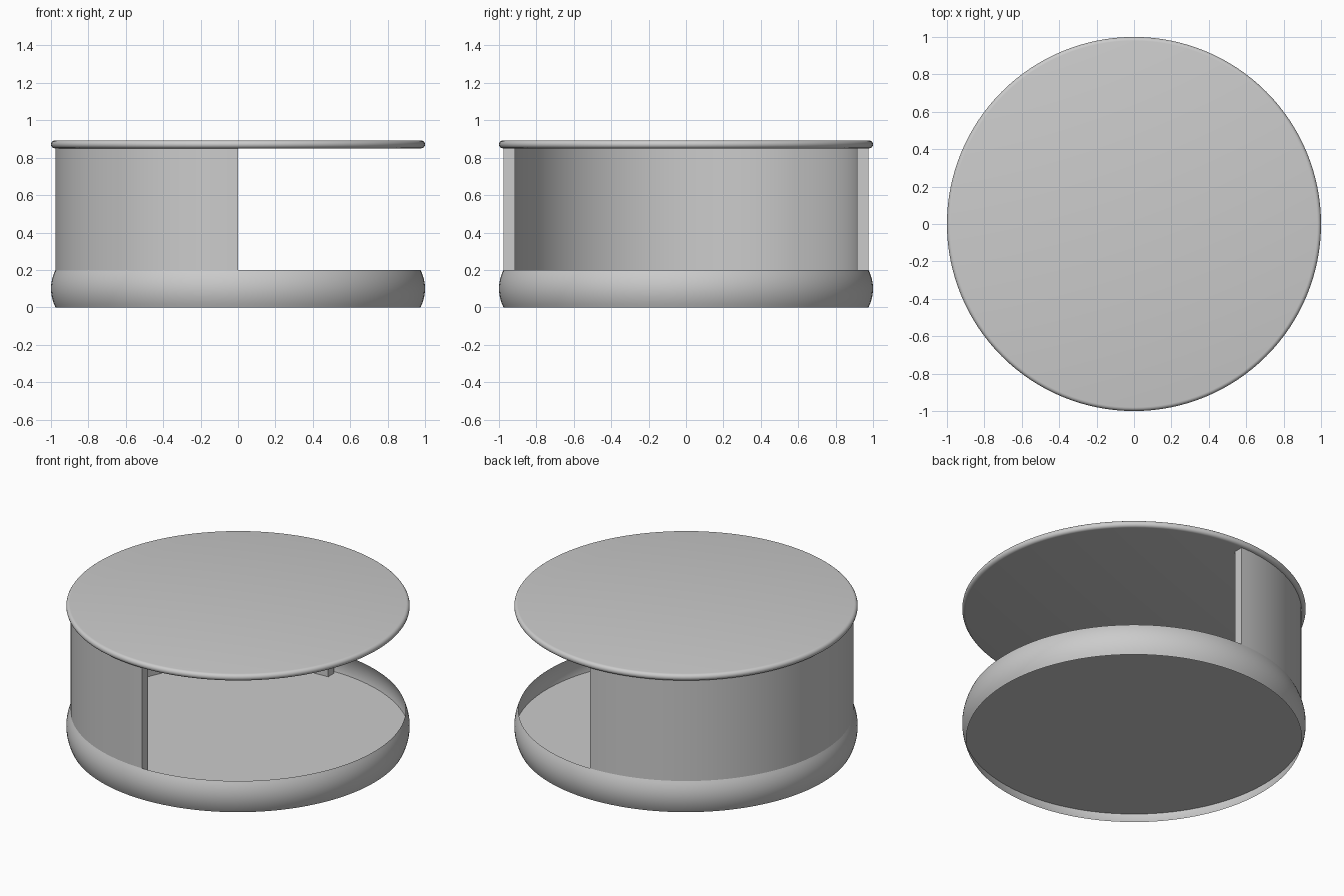
import bpy
import bmesh
from math import pi, sin, cos, radians
from mathutils import Vector

default_cube = bpy.data.objects.get("Cube")
if default_cube:
    bpy.data.objects.remove(default_cube, do_unlink=True)

SEGMENTS = 128

# Single plain grey material
grey = bpy.data.materials.new("light grey")
grey.use_nodes = True
colour = (0.6, 0.6, 0.6, 1)
grey.diffuse_color = colour
grey.node_tree.nodes["Principled BSDF"].inputs["Base Color"].default_value = colour


def lathe(name, profile, start=0.0, sweep=2 * pi, closed=False):
    """Turn (radius, height) points around the z axis."""
    bm = bmesh.new()
    verts = [bm.verts.new((r * cos(start), r * sin(start), z)) for r, z in profile]
    edges = [bm.edges.new(pair) for pair in zip(verts, verts[1:])]
    if closed:
        edges.append(bm.edges.new((verts[-1], verts[0])))
    steps = round(SEGMENTS * sweep / (2 * pi))
    bmesh.ops.spin(bm, geom=verts + edges, cent=(0, 0, 0), axis=(0, 0, 1),
                   angle=sweep, steps=steps)
    bmesh.ops.remove_doubles(bm, verts=bm.verts[:], dist=0.0001)
    if closed:
        bmesh.ops.holes_fill(bm, edges=bm.edges[:], sides=len(profile))
    bmesh.ops.recalc_face_normals(bm, faces=bm.faces[:])
    mesh = bpy.data.meshes.new(name)
    bm.to_mesh(mesh)
    bm.free()
    mesh.materials.append(grey)
    obj = bpy.data.objects.new(name, mesh)
    bpy.context.collection.objects.link(obj)
    bpy.ops.object.select_all(action='DESELECT')
    obj.select_set(True)
    bpy.context.view_layer.objects.active = obj
    bpy.ops.object.shade_smooth_by_angle(angle=radians(35))
    return obj


def bulge(bottom, top, edge_radius, out, steps):
    """Rounded rim profile from bottom to top."""
    mid, half = (bottom + top) / 2, (top - bottom) / 2
    angles = [-pi / 2 + pi * i / steps for i in range(steps + 1)]
    return [(edge_radius + out * cos(a), mid + half * sin(a)) for a in angles]


# Bulging base rim, a thin shell open above and below the floor
rim = [(1.0 - 0.024 * t * t, 0.1 + 0.1 * t) for t in (i / 6 for i in range(-6, 7))]
lathe("base_rim", rim)

# Recessed floor inside the rim
lathe("base_floor", [(0, 0.065), (0.995, 0.065)])

# Thick half-round wall on the right side
lathe("half_wall", [(0.915, 0.065), (0.976, 0.065), (0.976, 0.86), (0.915, 0.86)],
      start=pi / 2, sweep=pi, closed=True)

# Thin lid with a rounded edge
lathe("lid", [(0, 0.85)] + bulge(0.85, 0.892, 0.98, 0.02, 8) + [(0, 0.892)])
